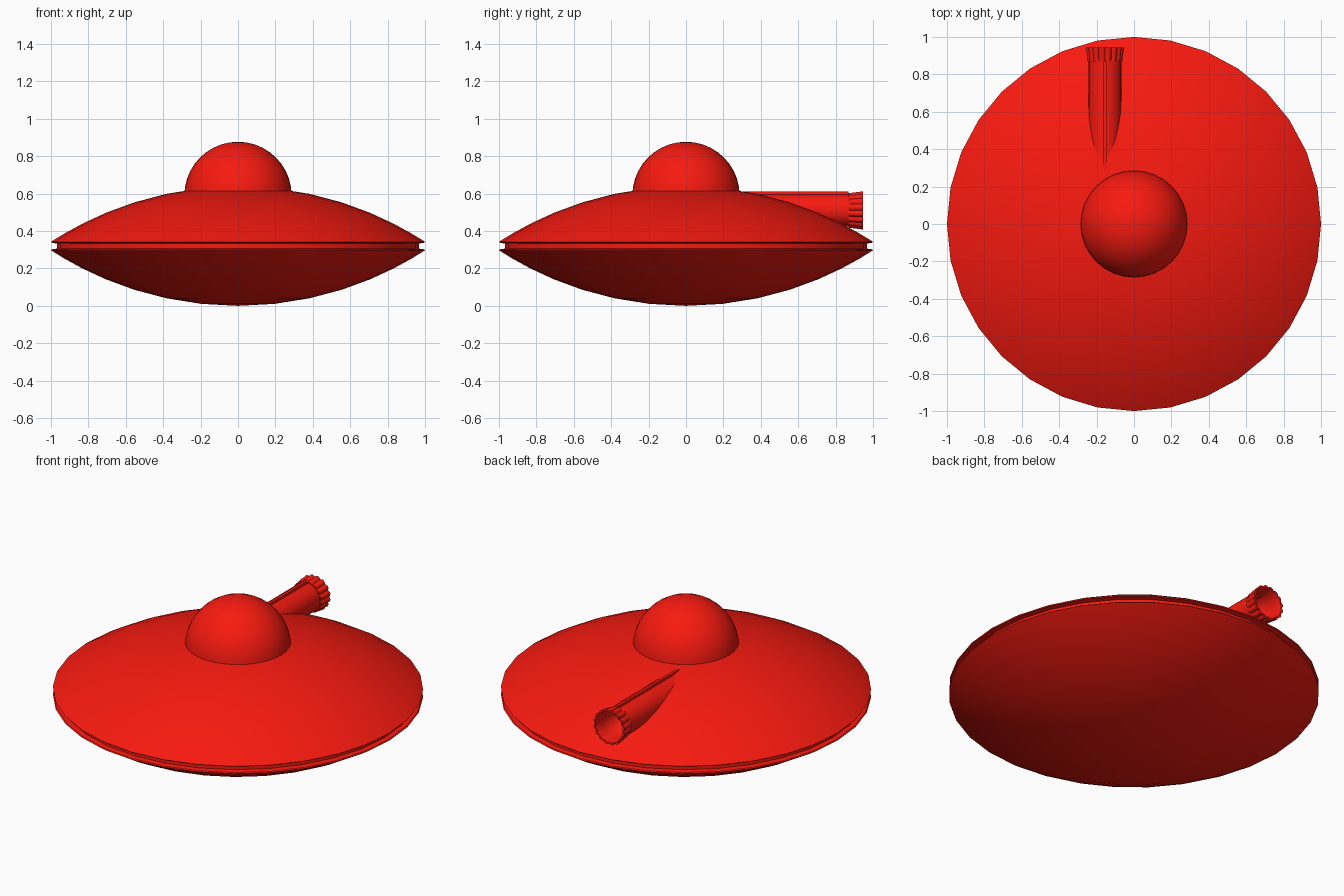
import bpy, bmesh, math

if "Cube" in bpy.data.objects:
    bpy.data.objects.remove(bpy.data.objects["Cube"])

red = bpy.data.materials.new("red_paint")
red.diffuse_color = (0.93, 0.01, 0.005, 1)
red.use_nodes = True
red.node_tree.nodes["Principled BSDF"].inputs["Base Color"].default_value = red.diffuse_color


def lathe(name, profile, sides, axis="Z", loc=(0, 0, 0), smooth=40):
    """Revolve (radius, height, flute depth) points; a radius of 0 closes an end."""
    bm = bmesh.new()
    rings = []
    for p in profile:
        r, h = p[0], p[1]
        flute = p[2] if len(p) > 2 else 0
        ring = []
        for i in range(1 if r == 0 else sides):
            a = 2 * math.pi * i / sides
            rr = r - flute * (1 - abs(math.sin(a * 8)))
            u, v = rr * math.cos(a), rr * math.sin(a)
            co = (u, v, h) if axis == "Z" else (u, h, v)
            ring.append(bm.verts.new(co))
        rings.append(ring)
    for a, b in zip(rings, rings[1:]):
        for i in range(sides):
            j = (i + 1) % sides
            if len(a) == 1:
                bm.faces.new((a[0], b[j], b[i]))
            elif len(b) == 1:
                bm.faces.new((a[i], a[j], b[0]))
            else:
                bm.faces.new((a[i], a[j], b[j], b[i]))
    bmesh.ops.recalc_face_normals(bm, faces=bm.faces)
    return finish(name, bm, loc, smooth)


def finish(name, bm, loc, smooth):
    me = bpy.data.meshes.new(name)
    bm.to_mesh(me)
    bm.free()
    ob = bpy.data.objects.new(name, me)
    bpy.context.collection.objects.link(ob)
    ob.location = loc
    me.materials.append(red)
    bpy.ops.object.select_all(action="DESELECT")
    ob.select_set(True)
    bpy.context.view_layer.objects.active = ob
    bpy.ops.object.shade_smooth_by_angle(angle=math.radians(smooth))
    return ob


# Saucer hull: two shallow spherical caps with a groove around the rim
CAP = 0.297
R = (1 + CAP * CAP) / (2 * CAP)
radii = [math.sin(math.radians(11.25 * k)) for k in range(9)]
lower = [(r, R - math.sqrt(R * R - r * r)) for r in radii]
upper = [(r, 0.639 - z) for r, z in reversed(lower)]
groove = [(0.995, 0.302), (0.967, 0.306), (0.967, 0.333), (0.995, 0.337)]
lathe("saucer_hull", lower + groove + upper, 32, smooth=35)

# Cockpit dome
dome = [(0.287 * math.cos(t), 0.287 * math.sin(t))
        for t in (math.pi / 2 * k / 10 for k in range(10))]
lathe("cockpit_dome", dome + [(0, 0.287)], 32, loc=(0, 0, 0.59))

# Exhaust pipe with a hollow, rounded bore
PX, PZ = -0.155, 0.51
pipe = [(0, 0.3), (0.087, 0.3), (0.087, 0.875), (0.084, 0.92), (0.08, 0.87),
        (0.074, 0.83), (0.058, 0.79), (0.032, 0.765), (0, 0.757)]
lathe("exhaust_pipe", pipe, 32, "Y", (PX, 0, PZ))

# Fluted nozzle collar
collar = [(0.085, 0.868), (0.094, 0.868, 0.008), (0.098, 0.9, 0.009),
          (0.104, 0.945, 0.010), (0.091, 0.945, 0.003), (0.083, 0.90)]
lathe("nozzle_collar", collar, 96, "Y", (PX, 0, PZ), 30)

# Spine along the top of the pipe
bm = bmesh.new()
bmesh.ops.create_cube(bm, size=1)
bmesh.ops.scale(bm, vec=(0.016, 0.575, 0.03), verts=bm.verts)
finish("pipe_spine", bm, (PX, 0.5825, 0.595), 30)
